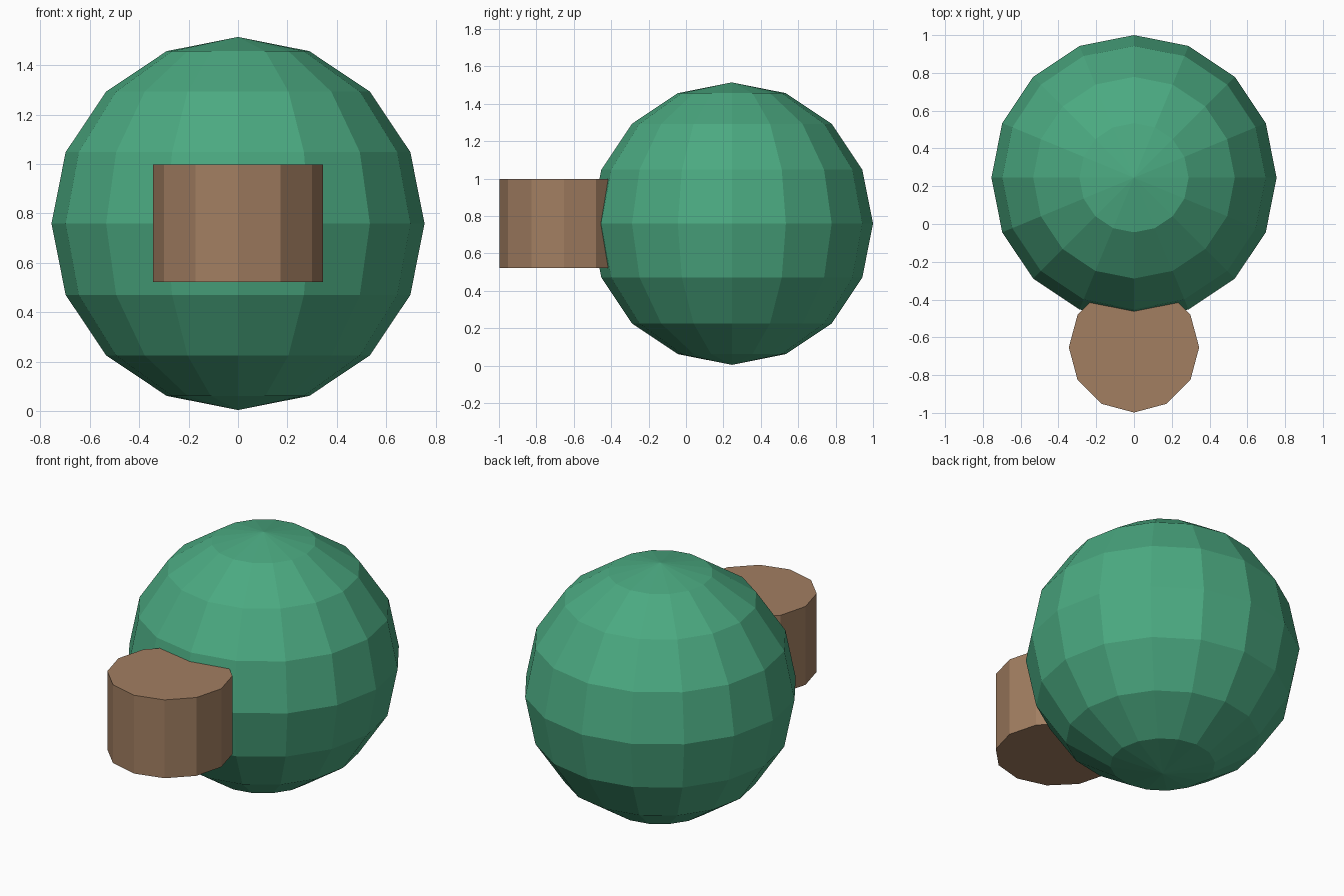
import bpy

if "Cube" in bpy.data.objects:
    bpy.data.objects.remove(bpy.data.objects["Cube"])


def finish(name, color):
    obj = bpy.context.object
    obj.name = name
    mat = bpy.data.materials.new(name + "_material")
    mat.diffuse_color = color
    mat.use_nodes = True
    mat.node_tree.nodes["Principled BSDF"].inputs["Base Color"].default_value = mat.diffuse_color
    obj.data.materials.append(mat)
    return obj


# Large faceted ball
bpy.ops.mesh.primitive_uv_sphere_add(segments=16, ring_count=8, radius=0.755,
                                     location=(0, 0.245, 0.759))
finish("ball", (0.07, 0.40, 0.22, 1))

# Twelve-sided drum sunk into the front of the ball
bpy.ops.mesh.primitive_cylinder_add(vertices=12, radius=0.345, depth=0.475,
                                    location=(0, -0.653, 0.76))
finish("front_drum", (0.36, 0.21, 0.12, 1))
